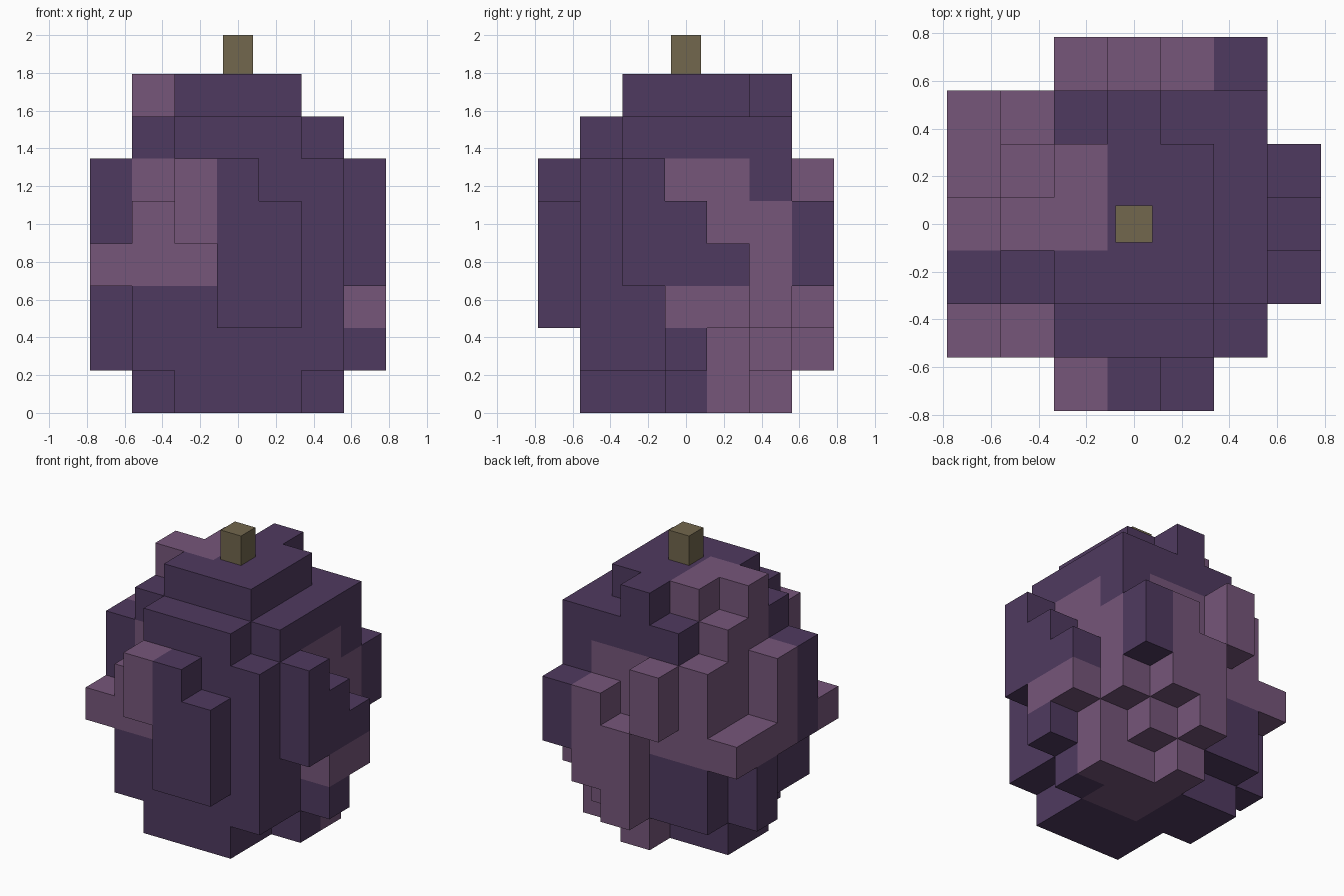
import bpy, bmesh
from mathutils import Vector

if "Cube" in bpy.data.objects:
    bpy.data.objects.remove(bpy.data.objects["Cube"])

S = 0.2243           # cell size
W = 0.224            # horizontal cell size


def material(name, rgb):
    m = bpy.data.materials.new(name)
    m.diffuse_color = (*rgb, 1)
    m.use_nodes = True
    m.node_tree.nodes["Principled BSDF"].inputs["Base Color"].default_value = m.diffuse_color
    return m


dark = material("dark_purple", (0.078, 0.042, 0.115))
light = material("light_mauve", (0.181, 0.093, 0.195))
wood = material("stem_brown", (0.168, 0.135, 0.074))

# Body columns, rows front to back, cells left to right: lowest and highest filled layer
BODY = [
    "-- -- 45 25 24 -- --",
    "33 14 06 06 06 15 --",
    "35 16 07 07 07 16 35",
    "35 07 07 07 07 06 14",
    "13 06 07 07 07 06 23",
    "33 15 16 07 16 26 --",
    "-- -- 45 13 24 34 --",
]
# Light patches inside the same columns
PATCH = [
    "-- -- 45 -- -- -- --",
    "33 34 33 -- -- -- --",
    "-- 55 -- -- -- -- --",
    "35 67 77 00 00 55 22",
    "33 46 77 00 00 05 22",
    "33 35 35 05 15 24 --",
    "-- -- 45 13 24 -- --",
]


def cells(rows):
    """Turn the column table into a set of filled cells."""
    out = set()
    for y, row in enumerate(rows):
        for x, span in enumerate(row.split()):
            if span != "--":
                out |= {(x, y, z) for z in range(int(span[0]), int(span[1]) + 1)}
    return out


solid, patch = cells(BODY), cells(PATCH)

# Blocky fruit body: only the outer cell faces, flat areas merged per colour
bm = bmesh.new()
for c in sorted(solid):
    for axis in range(3):
        for side in (0, 1):
            n = list(c)
            n[axis] += 2 * side - 1
            if tuple(n) in solid:
                continue
            u, v = (axis + 1) % 3, (axis + 2) % 3
            corners = []
            for a, b in ((0, 0), (1, 0), (1, 1), (0, 1)):
                p = list(c)
                p[axis] += side
                p[u] += a
                p[v] += b
                corners.append(bm.verts.new(((p[0] - 3.5) * W, (p[1] - 3.5) * W, p[2] * S)))
            face = bm.faces.new(corners if side else corners[::-1])
            face.material_index = int(c in patch)
bmesh.ops.remove_doubles(bm, verts=bm.verts, dist=0.001)
bmesh.ops.dissolve_limit(bm, angle_limit=0.01, verts=bm.verts, edges=bm.edges,
                         delimit={'MATERIAL', 'NORMAL'})
mesh = bpy.data.meshes.new("fruit_body")
bm.to_mesh(mesh)
bm.free()
mesh.materials.append(dark)
mesh.materials.append(light)
bpy.context.collection.objects.link(bpy.data.objects.new("fruit_body", mesh))

# Stem
top = 8 * S
bpy.ops.mesh.primitive_cube_add(size=1, location=(0, 0, (top + 2) / 2))
stem = bpy.context.object
stem.name = "stem"
stem.scale = (0.157, 0.157, 2 - top)
stem.data.materials.append(wood)
